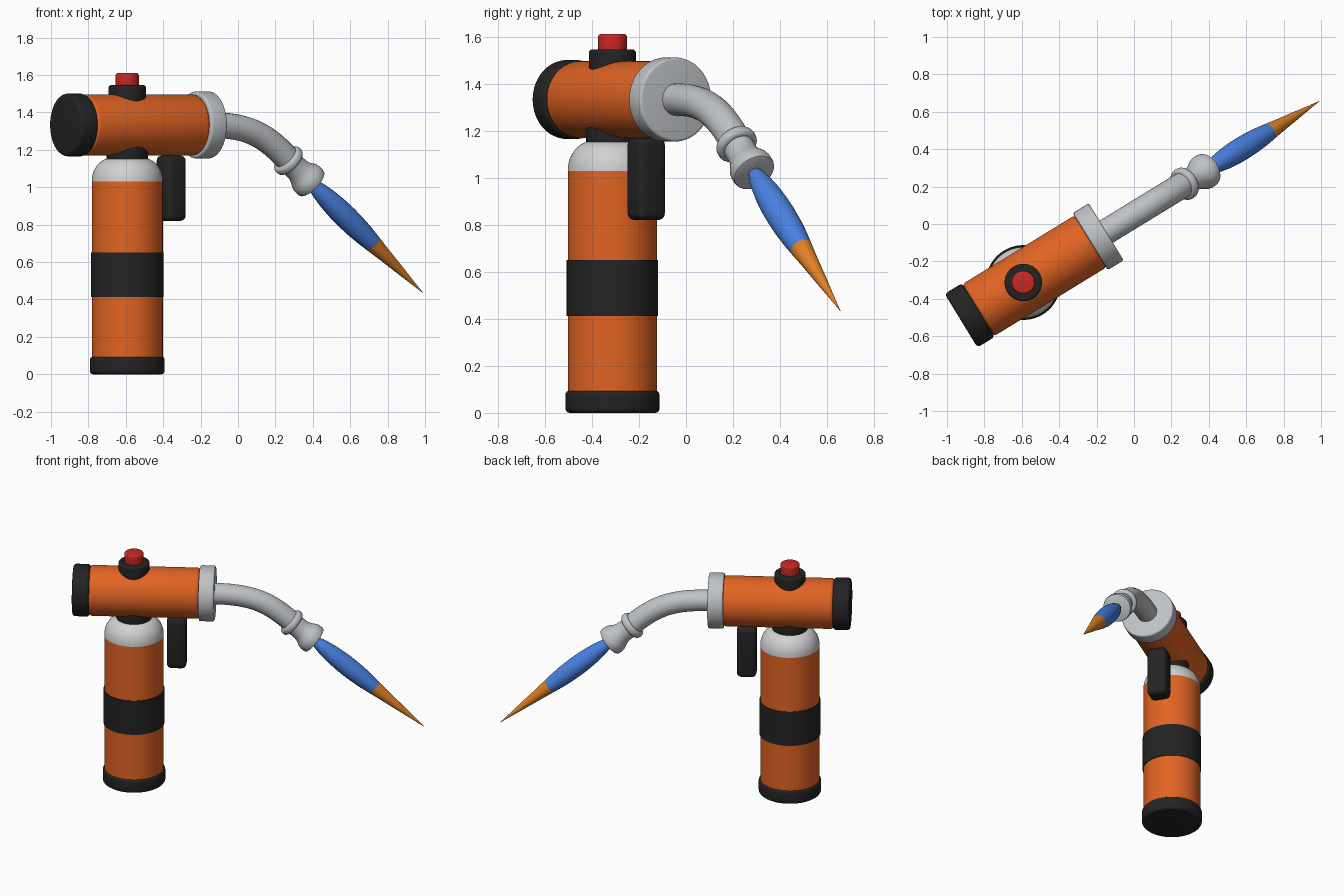
import bpy, bmesh, math
from mathutils import Matrix, Vector

if "Cube" in bpy.data.objects:
    bpy.data.objects.remove(bpy.data.objects["Cube"])


def material(name, rgb):
    m = bpy.data.materials.new(name)
    m.diffuse_color = (*rgb, 1)
    m.use_nodes = True
    m.node_tree.nodes["Principled BSDF"].inputs["Base Color"].default_value = m.diffuse_color
    return m


ORANGE = material("orange paint", (0.75, 0.127, 0.017))
BLACK = material("black rubber", (0.017, 0.017, 0.017))
GREY = material("grey metal", (0.52, 0.54, 0.56))
PALE = material("pale metal", (0.64, 0.64, 0.64))
RED = material("red button", (0.58, 0.022, 0.017))
BLUE = material("blue flame", (0.065, 0.22, 0.75))
AMBER = material("amber flame", (0.75, 0.22, 0.018))

# Torch frame: origin at canister foot, local x along the barrel
BASE = Matrix.Translation((-0.592, -0.313, 0)) @ Matrix.Rotation(math.radians(31.5), 4, 'Z')


def aim(s, z, down):
    """Frame whose z axis points forward, tilted down by an angle."""
    return BASE @ Matrix.Translation((s, 0, z)) @ Matrix.Rotation(math.radians(90 + down), 4, 'Y')


def finish(obj, mat, angle=35):
    obj.data.materials.append(mat)
    bpy.ops.object.select_all(action='DESELECT')
    obj.select_set(True)
    bpy.context.view_layer.objects.active = obj
    bpy.ops.object.shade_smooth_by_angle(angle=math.radians(angle))
    return obj


def from_bmesh(name, bm, mat, frame, angle=35):
    bmesh.ops.recalc_face_normals(bm, faces=bm.faces)
    me = bpy.data.meshes.new(name)
    bm.to_mesh(me)
    bm.free()
    obj = bpy.data.objects.new(name, me)
    bpy.context.collection.objects.link(obj)
    obj.matrix_world = frame
    return finish(obj, mat, angle)


def lathe(name, profile, mat, frame=BASE, n=64):
    """Spin (radius, height) points; the ends close on the axis."""
    bm = bmesh.new()
    pts = [(0, profile[0][1])] + list(profile) + [(0, profile[-1][1])]
    verts = [bm.verts.new((r, 0, h)) for r, h in pts]
    edges = [bm.edges.new(p) for p in zip(verts, verts[1:])]
    bmesh.ops.spin(bm, geom=verts + edges, cent=(0, 0, 0), axis=(0, 0, 1),
                   angle=2 * math.pi, steps=n)
    bmesh.ops.remove_doubles(bm, verts=bm.verts, dist=1e-4)
    return from_bmesh(name, bm, mat, frame)


def rounded(r, h0, h1, b):
    """Cylinder profile with rounded rims."""
    arc = [math.radians(a) for a in (0, 22.5, 45, 67.5, 90)]
    low = [(r - b + b * math.sin(a), h0 + b - b * math.cos(a)) for a in arc]
    high = [(r - b + b * math.cos(a), h1 - b + b * math.sin(a)) for a in arc]
    return low + high


# Canister
lathe("canister_base", rounded(0.2, 0, 0.095, 0.018), BLACK)
lathe("canister_body", [(0.19, 0.08), (0.19, 1.03)], ORANGE)
lathe("canister_band", [(0.195, 0.412), (0.195, 0.65)], BLACK)
dome = [(0.09 + 0.1 * math.cos(a), 1.03 + 0.125 * math.sin(a))
        for a in [math.pi / 2 * i / 10 for i in range(11)]]
lathe("canister_dome", dome, PALE)
lathe("canister_neck", rounded(0.112, 1.13, 1.26, 0.012), BLACK)

# Barrel with rear cap and front collar
barrel = aim(0, 1.333, 0)
lathe("barrel", rounded(0.163, -0.285, 0.425, 0.022), ORANGE, barrel)
lathe("rear_cap", rounded(0.168, -0.39, -0.28, 0.02), BLACK, barrel)
lathe("front_collar", rounded(0.179, 0.42, 0.52, 0.012), GREY, barrel)

# Ignition button
lathe("button_collar", rounded(0.1, 1.42, 1.546, 0.014), BLACK)
lathe("button", rounded(0.062, 1.53, 1.612, 0.014), RED)

# Trigger
bm = bmesh.new()
bmesh.ops.create_cube(bm, size=1)
bmesh.ops.scale(bm, vec=(0.126, 0.136, 0.35), verts=bm.verts)
bmesh.ops.bevel(bm, geom=bm.edges[:], offset=0.03, segments=4, profile=0.5, affect='EDGES')
from_bmesh("trigger", bm, BLACK, BASE @ Matrix.Translation((0.275, 0, 0.995)), 50)

# Bent gas tube
cu = bpy.data.curves.new("gas_tube", 'CURVE')
cu.dimensions = '3D'
cu.bevel_depth = 0.069
cu.bevel_resolution = 8
cu.resolution_u = 20
cu.use_fill_caps = True
sp = cu.splines.new('BEZIER')
sp.bezier_points.add(1)
ends = [((0.3, 1.333), (0.5, 1.333), (0.75, 1.333)), ((0.86, 1.29), (1.02, 1.138), (1.1, 1.07))]
for p, (left, co, right) in zip(sp.bezier_points, ends):
    p.handle_left_type = p.handle_right_type = 'FREE'
    p.handle_left, p.co, p.handle_right = (Vector((s, 0, z)) for s, z in (left, co, right))
tube = bpy.data.objects.new("gas_tube", cu)
bpy.context.collection.objects.link(tube)
tube.matrix_world = BASE
bpy.ops.object.select_all(action='DESELECT')
tube.select_set(True)
bpy.context.view_layer.objects.active = tube
bpy.ops.object.convert(target='MESH')
finish(bpy.context.view_layer.objects.active, GREY)

# Nozzle: rear ring, waist and flared lip
nozzle = aim(1.01, 1.143, 40)
lathe("nozzle_ring", rounded(0.09, -0.024, 0.026, 0.02), GREY, nozzle)
lathe("nozzle", [(0.068, 0.0), (0.066, 0.05), (0.067, 0.08), (0.074, 0.105), (0.085, 0.125),
                 (0.092, 0.14), (0.095, 0.155), (0.095, 0.178), (0.092, 0.188), (0.086, 0.191)],
      GREY, nozzle)

# Flame: blue body and amber tip
flame = aim(1.155, 1.022, 40)
lathe("flame_body", [(0.026, 0), (0.036, 0.025), (0.046, 0.07), (0.056, 0.14), (0.062, 0.22),
                     (0.063, 0.29), (0.061, 0.36), (0.056, 0.43), (0.048, 0.5)], BLUE, flame)
lathe("flame_tip", [(0.048, 0.5), (0.038, 0.58), (0.024, 0.71), (0.01, 0.83), (0.001, 0.914)],
      AMBER, flame)
